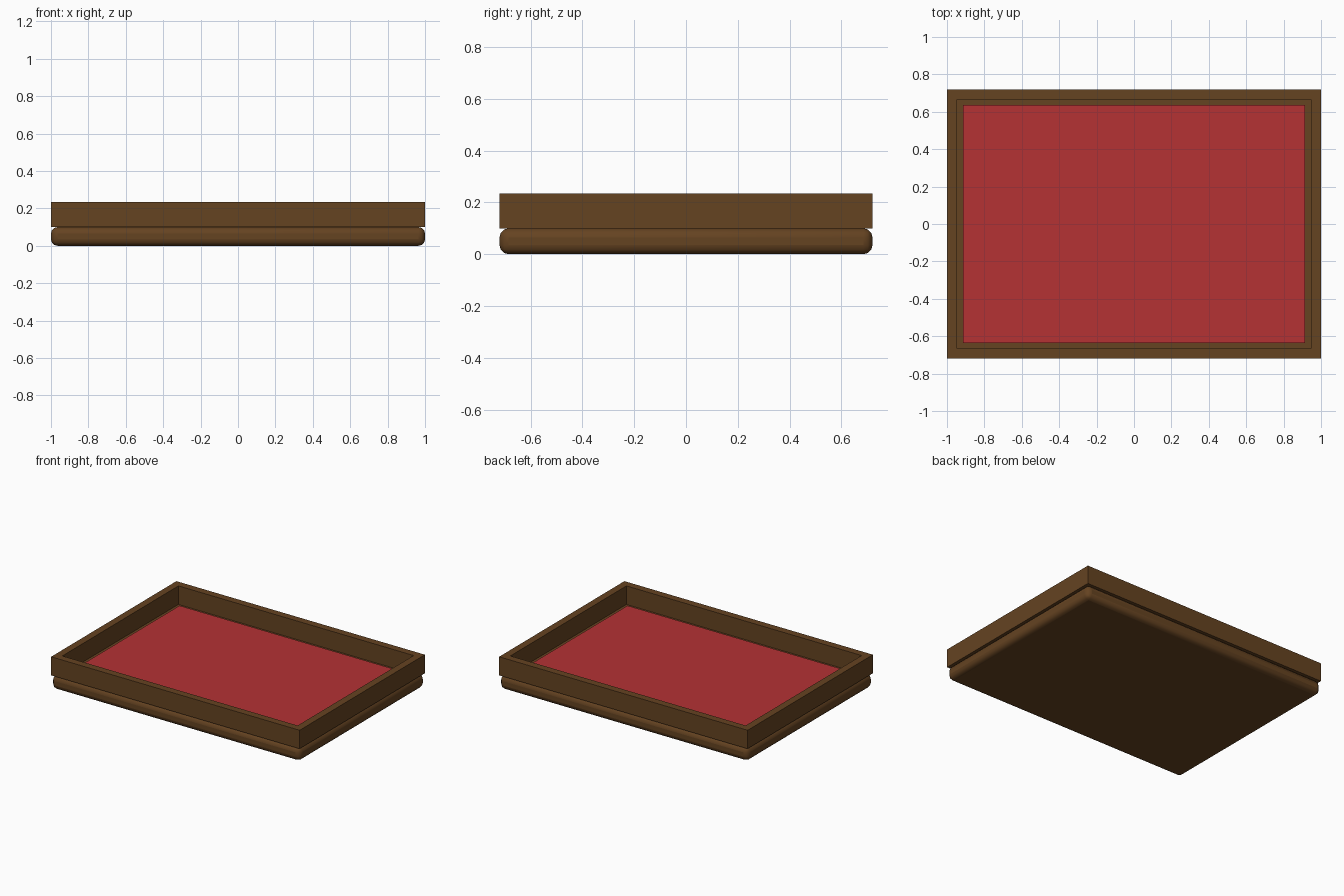
import bpy
import bmesh
from math import radians

if "Cube" in bpy.data.objects:
    bpy.data.objects.remove(bpy.data.objects["Cube"])


def material(name, rgb):
    mat = bpy.data.materials.new(name)
    mat.use_nodes = True
    mat.diffuse_color = (*rgb, 1)
    mat.node_tree.nodes["Principled BSDF"].inputs["Base Color"].default_value = (*rgb, 1)
    return mat


def box(name, half_x, half_y, low, high, mat):
    bpy.ops.mesh.primitive_cube_add(size=2, location=(0, 0, (low + high) / 2))
    obj = bpy.context.object
    obj.name = name
    obj.scale = (half_x, half_y, (high - low) / 2)
    bpy.ops.object.transform_apply(location=False, rotation=False, scale=True)
    obj.data.materials.append(mat)
    return obj


wood = material("dark brown wood", (0.13, 0.056, 0.0152))
felt = material("red felt", (0.46, 0.032, 0.034))

# Rounded base slab
base = box("base", 1.0, 0.72, 0.0, 0.1, wood)
bevel = base.modifiers.new("rounded edges", "BEVEL")
bevel.width = 0.035
bevel.segments = 3
bpy.context.view_layer.objects.active = base
bpy.ops.object.shade_smooth_by_angle(angle=radians(35))

# Square rim: a box whose top and bottom are inset and bridged through
rim = box("rim", 1.0, 0.72, 0.1, 0.235, wood)
bm = bmesh.new()
bm.from_mesh(rim.data)
caps = [f for f in bm.faces if abs(f.normal.z) > 0.9]
bmesh.ops.inset_individual(bm, faces=caps, thickness=0.075)
edges = [e for f in caps for e in f.edges]
bmesh.ops.delete(bm, geom=caps, context="FACES_ONLY")
bmesh.ops.bridge_loops(bm, edges=edges)
bmesh.ops.recalc_face_normals(bm, faces=bm.faces)
bm.to_mesh(rim.data)
bm.free()

# Felt panel with a narrow gap to the rim
box("felt_panel", 0.915, 0.635, 0.1, 0.112, felt)
